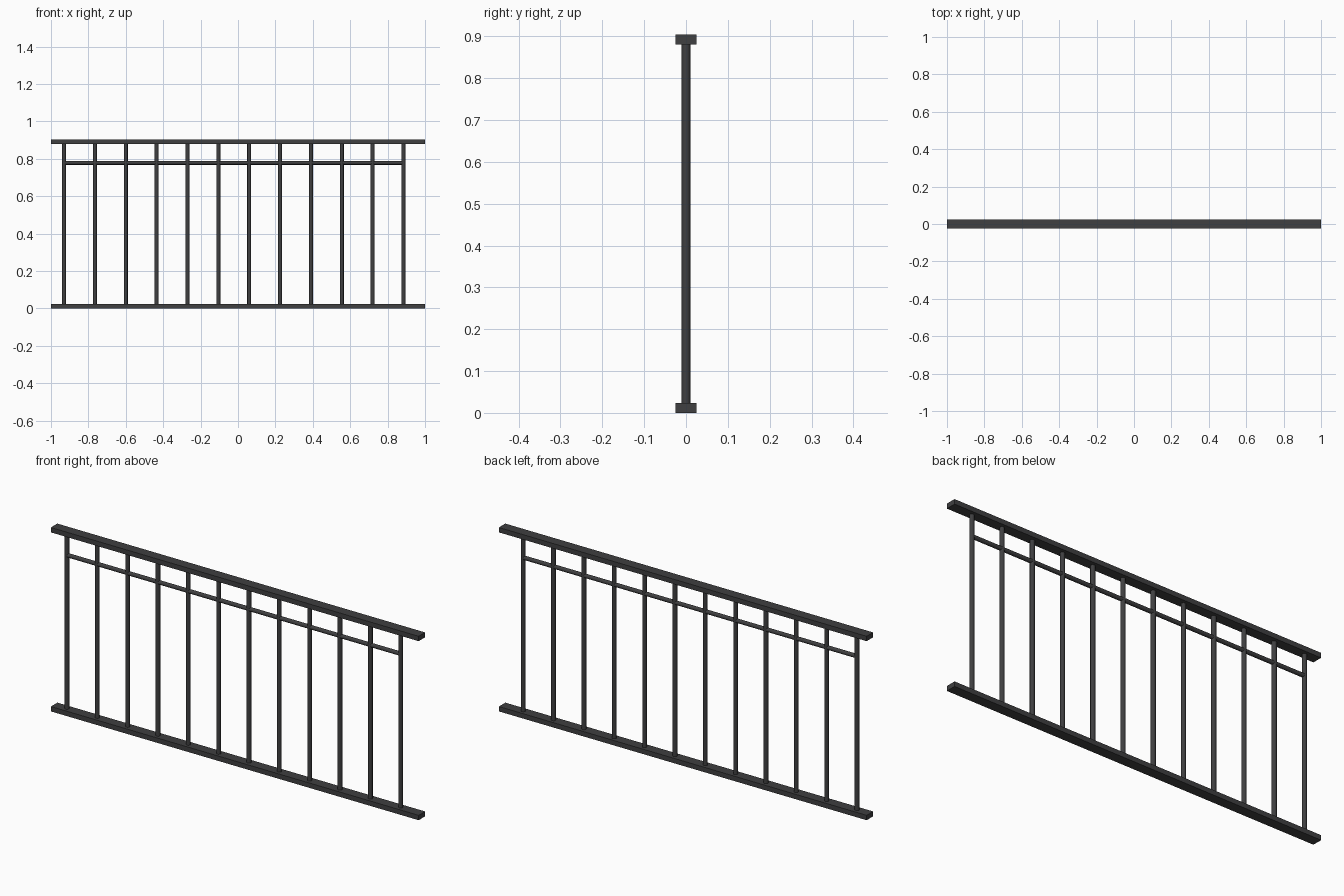
import bpy
from math import pi

cube = bpy.data.objects.get("Cube")
if cube:
    bpy.data.objects.remove(cube, do_unlink=True)

# Dark painted metal
metal = bpy.data.materials.new("dark_grey_metal")
metal.use_nodes = True
colour = (0.05, 0.05, 0.052, 1)
metal.diffuse_color = colour
metal.node_tree.nodes["Principled BSDF"].inputs["Base Color"].default_value = colour


def flat_rail(name, z_low, z_high):
    bpy.ops.mesh.primitive_cube_add(size=1, location=(0, 0, (z_low + z_high) / 2))
    rail = bpy.context.object
    rail.name = name
    rail.scale = (2, 0.05, z_high - z_low)
    bpy.ops.object.transform_apply(location=False, rotation=False, scale=True)
    rail.data.materials.append(metal)


def round_bar(name, radius, length, location, rotation=(0, 0, 0)):
    bpy.ops.mesh.primitive_cylinder_add(vertices=16, radius=radius, depth=length,
                                        location=location, rotation=rotation)
    bar = bpy.context.object
    bar.name = name
    bar.data.materials.append(metal)
    bpy.ops.object.shade_smooth_by_angle()


# Top and bottom rails
height, thickness = 0.904, 0.024
flat_rail("bottom_rail", 0, thickness)
flat_rail("top_rail", height - thickness, height)

# Evenly spaced balusters, slightly offset along the rails
first, last, count = -0.93, 0.885, 12
for i in range(count):
    x = first + (last - first) * i / (count - 1)
    round_bar(f"baluster_{i + 1}", 0.0107, height - thickness, (x, 0, height / 2))

# Thin crossbar below the top rail
round_bar("crossbar", 0.01, last - first, ((first + last) / 2, 0, 0.778), (0, pi / 2, 0))
